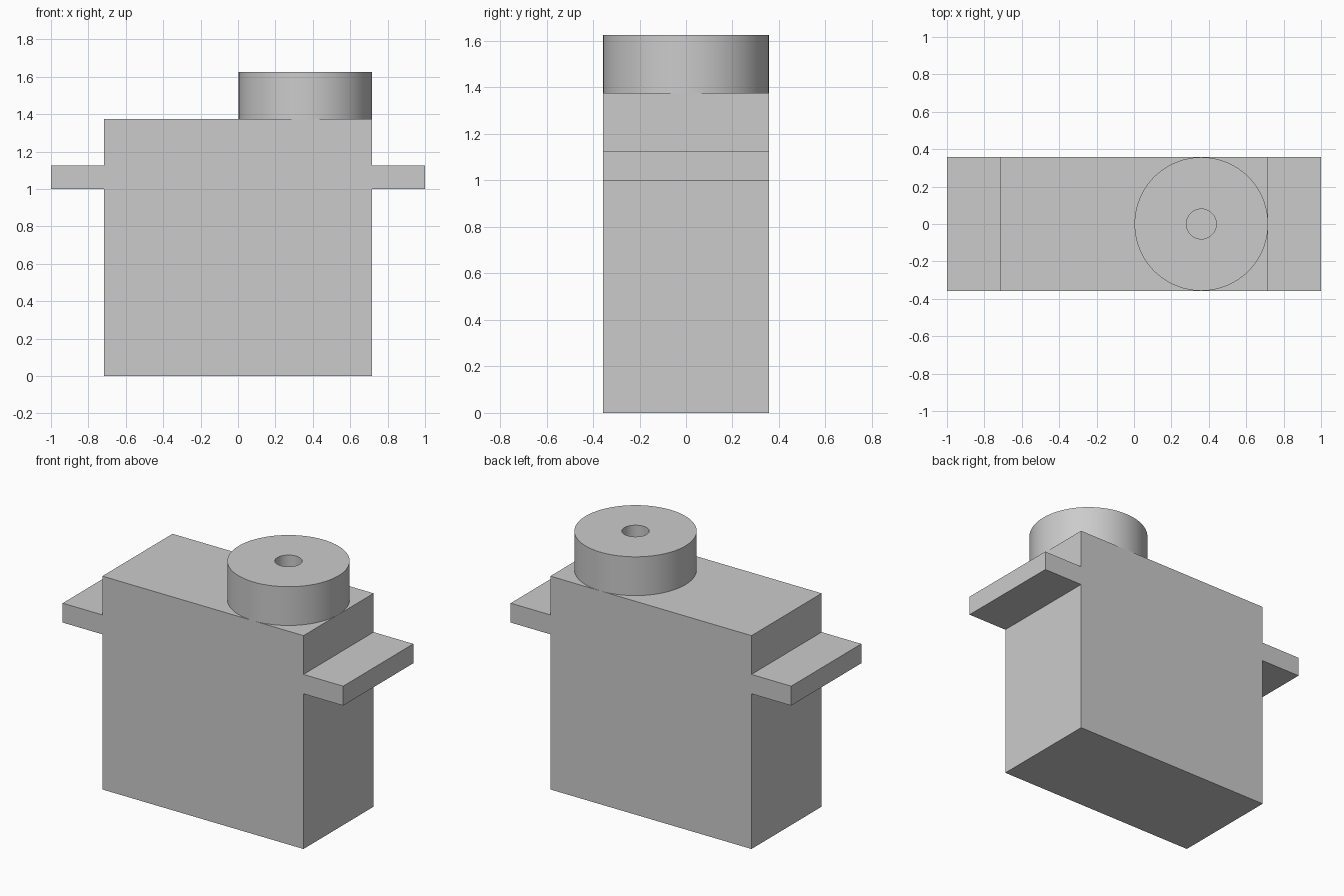
import bpy, bmesh, math

cube = bpy.data.objects.get("Cube")
if cube:
    bpy.data.objects.remove(cube, do_unlink=True)

# Single plain plastic colour
grey = bpy.data.materials.new("grey_plastic")
grey.use_nodes = True
colour = (0.6, 0.6, 0.6, 1)
grey.diffuse_color = colour
grey.node_tree.nodes["Principled BSDF"].inputs["Base Color"].default_value = colour

HALF_DEPTH = 0.357
BODY_X, BODY_TOP = 0.717, 1.375
TAB_LOW, TAB_HIGH = 1.0, 1.125
HORN_TOP, HOLE_RADIUS, SIDES = 1.625, 0.08, 96


def add_object(name, bm):
    bmesh.ops.recalc_face_normals(bm, faces=bm.faces)
    mesh = bpy.data.meshes.new(name)
    bm.to_mesh(mesh)
    bm.free()
    mesh.materials.append(grey)
    obj = bpy.data.objects.new(name, mesh)
    bpy.context.collection.objects.link(obj)
    return obj


# Motor case with mounting tabs: mirrored outline extruded through the depth
right = [(BODY_X, 0), (BODY_X, TAB_LOW), (1, TAB_LOW),
         (1, TAB_HIGH), (BODY_X, TAB_HIGH), (BODY_X, BODY_TOP)]
outline = right + [(-x, z) for x, z in reversed(right)]
bm = bmesh.new()
face = bm.faces.new([bm.verts.new((x, -HALF_DEPTH, z)) for x, z in outline])
extruded = bmesh.ops.extrude_face_region(bm, geom=[face], use_keep_orig=True)
moved = [v for v in extruded["geom"] if isinstance(v, bmesh.types.BMVert)]
bmesh.ops.translate(bm, verts=moved, vec=(0, 2 * HALF_DEPTH, 0))
add_object("case_with_mounting_tabs", bm)

# Output disc with a centre bore: rectangular section swept into a ring
bm = bmesh.new()
section = [(HOLE_RADIUS, BODY_TOP), (HALF_DEPTH, BODY_TOP),
           (HALF_DEPTH, HORN_TOP), (HOLE_RADIUS, HORN_TOP)]
rings = []
for i in range(SIDES):
    a = math.tau * i / SIDES
    rings.append([bm.verts.new((r * math.cos(a), r * math.sin(a), z)) for r, z in section])
for i in range(SIDES):
    here, after = rings[i], rings[(i + 1) % SIDES]
    for j in range(4):
        k = (j + 1) % 4
        bm.faces.new((here[j], after[j], after[k], here[k]))
disc = add_object("output_disc", bm)
disc.location.x = BODY_X - HALF_DEPTH
bpy.context.view_layer.objects.active = disc
disc.select_set(True)
bpy.ops.object.shade_smooth_by_angle(angle=math.radians(30))
